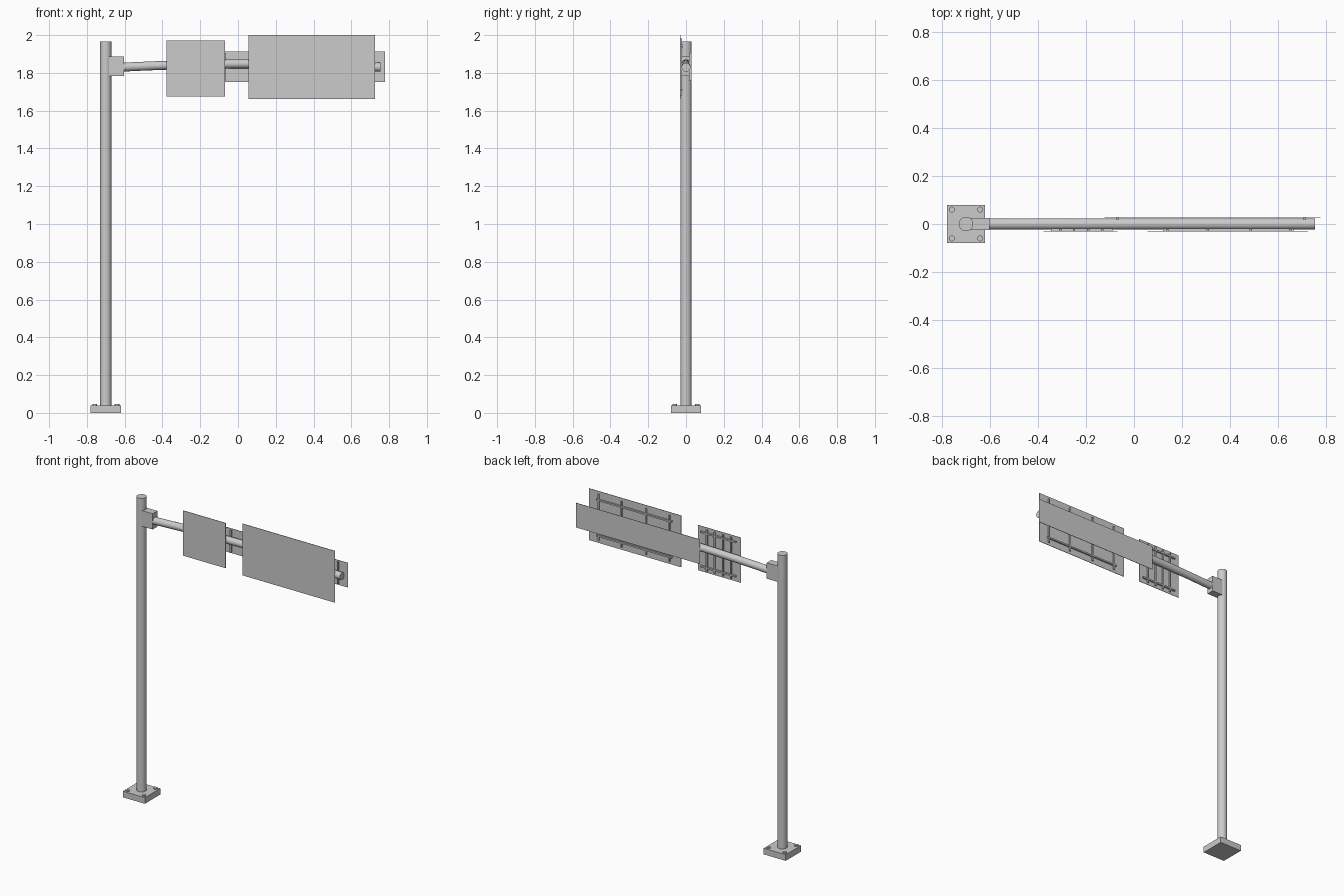
import bpy, math
from mathutils import Vector

if "Cube" in bpy.data.objects:
    bpy.data.objects.remove(bpy.data.objects["Cube"])

def box(name, x0, x1, y0, y1, z0, z1):
    bpy.ops.mesh.primitive_cube_add(size=1, location=((x0+x1)/2, (y0+y1)/2, (z0+z1)/2))
    o = bpy.context.object
    o.name = name
    o.scale = (x1-x0, y1-y0, z1-z0)
    bpy.ops.object.transform_apply(location=False, rotation=False, scale=True)
    return o

def cyl(name, x, y, z0, z1, r, n):
    bpy.ops.mesh.primitive_cylinder_add(vertices=n, radius=r, depth=z1-z0, location=(x, y, (z0+z1)/2))
    o = bpy.context.object
    o.name = name
    bpy.ops.object.shade_smooth_by_angle(angle=math.radians(35))
    return o

PX = -0.70

# base plate, bolts and pole
box("base_plate", PX-0.08, PX+0.08, -0.08, 0.08, 0, 0.04)
for sx in (-1, 1):
    for sy in (-1, 1):
        cyl("anchor_bolt", PX+sx*0.059, sy*0.06, 0.035, 0.047, 0.0125, 16)
cyl("pole", PX, 0, 0.03, 1.966, 0.03, 32)

# bracket joining pole and arm
box("arm_bracket", -0.685, -0.603, -0.024, 0.024, 1.783, 1.887)

# gently arched arm, swept as a tube with closed ends
N, S, R = 16, 24, 0.0235
verts, faces = [], []
for i in range(N+1):
    x = -0.61 + (0.755+0.61)*i/N
    u = (x-0.07)/0.685
    c = Vector((x, 0, 1.83 + 0.018*(1-u*u)))
    for k in range(S):
        a = 2*math.pi*k/S
        verts.append(c + Vector((0, R*math.cos(a), R*math.sin(a))))
for i in range(N):
    for k in range(S):
        k2 = (k+1) % S
        faces.append((i*S+k, i*S+k2, (i+1)*S+k2, (i+1)*S+k))
faces.append(tuple(reversed(range(S))))
faces.append(tuple(N*S+k for k in range(S)))
me = bpy.data.meshes.new("arm")
me.from_pydata(verts, [], faces)
arm = bpy.data.objects.new("arm", me)
bpy.context.collection.objects.link(arm)
bpy.ops.object.select_all(action='DESELECT')
arm.select_set(True)
bpy.context.view_layer.objects.active = arm
bpy.ops.object.shade_smooth_by_angle(angle=math.radians(35))

# front signs: thin sheet, upright bars and two cross rails behind
def sign(name, x0, x1, z0, z1, bars, rail, rail_z, inset):
    box(name+"_sheet", x0, x1, -0.032, -0.029, z0, z1)
    for x in bars:
        box(name+"_bar", x-0.005, x+0.005, -0.03, -0.021, z0+inset, z1-inset)
    for z in rail_z:
        box(name+"_rail", rail[0], rail[1], -0.03, -0.019, z-0.005, z+0.005)

sign("small_sign", -0.378, -0.068, 1.675, 1.971,
     (-0.308, -0.25, -0.19, -0.133), (-0.345, -0.09), (1.71, 1.935), 0.012)
sign("large_sign", 0.056, 0.725, 1.661, 2.0,
     (0.138, 0.307, 0.487, 0.652), (0.12, 0.665), (1.71, 1.945), 0.018)

# rear panel with two mounting bars
box("rear_panel", -0.122, 0.778, 0.027, 0.030, 1.752, 1.913)
for x in (-0.068, 0.71):
    box("rear_panel_bar", x-0.004, x+0.004, 0.017, 0.028, 1.76, 1.905)
